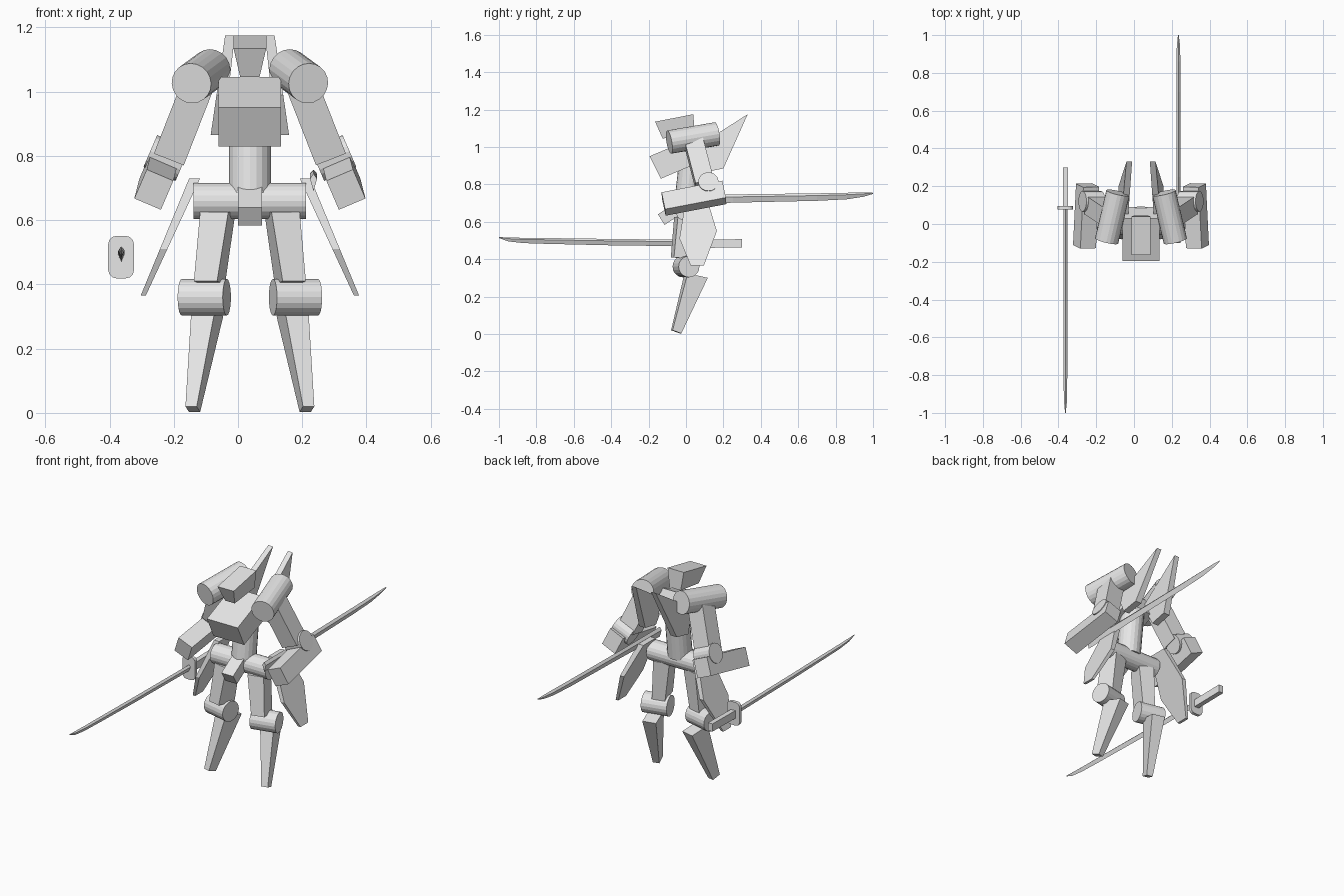
import bpy, bmesh, math
from mathutils import Vector, Matrix

if "Cube" in bpy.data.objects:
    bpy.data.objects.remove(bpy.data.objects["Cube"])

CX = 0.037  # body centre line in x
grey = bpy.data.materials.new("plain_grey")
grey.diffuse_color = (0.8, 0.8, 0.8, 1)
grey.use_nodes = True
grey.node_tree.nodes["Principled BSDF"].inputs["Base Color"].default_value = grey.diffuse_color


def loft(name, rings):
    """Solid skinned through rings of points with equal counts."""
    bm = bmesh.new()
    vs = [[bm.verts.new(p) for p in r] for r in rings]
    n = len(vs[0])
    for a, b in zip(vs, vs[1:]):
        for i in range(n):
            j = (i + 1) % n
            bm.faces.new((a[i], a[j], b[j], b[i]))
    bm.faces.new(vs[0])
    bm.faces.new(vs[-1])
    bmesh.ops.recalc_face_normals(bm, faces=bm.faces)
    me = bpy.data.meshes.new(name)
    bm.to_mesh(me)
    bm.free()
    me.materials.append(grey)
    ob = bpy.data.objects.new(name, me)
    bpy.context.collection.objects.link(ob)
    return ob


def both(name, rings):
    """Left part (x measured from the centre line) and its mirrored twin."""
    for side, s in (("left", 1), ("right", -1)):
        loft(f"{side}_{name}", [[(CX + s * p[0], p[1], p[2]) for p in r] for r in rings])


def frame(a, b, up):
    d = (b - a).normalized()
    u = d.cross(up).normalized()
    return u, u.cross(d)


def tube(a, b, r, n=20):
    a, b = Vector(a), Vector(b)
    d = b - a
    u, v = frame(a, b, Vector((0, 0, 1)) if abs(d.z) < 0.9 * d.length else Vector((0, 1, 0)))
    ring = [u * r * math.cos(2 * math.pi * i / n) + v * r * math.sin(2 * math.pi * i / n) for i in range(n)]
    return [[a + p for p in ring], [b + p for p in ring]]


def beam(a, b, up, w, h):
    a, b = Vector(a), Vector(b)
    u, v = frame(a, b, Vector(up))
    ring = [u * x * w / 2 + v * y * h / 2 for x, y in ((-1, -1), (1, -1), (1, 1), (-1, 1))]
    return [[a + p for p in ring], [b + p for p in ring]]


def slab(profile, half_width):
    """Side profile of (y, z) or (y, z, half width) extruded across the centre line."""
    return [[(CX + s * (p[2] if len(p) > 2 else half_width), p[0], p[1]) for p in profile] for s in (-1, 1)]


def plate(profile, cx):
    """Side profile (y, z) as a leaning plate; cx(z) gives (centre, thickness)."""
    return [[(cx(z)[0] + s * cx(z)[1] / 2, y, z) for y, z in profile] for s in (-1, 1)]


# Torso
loft("head", slab([(-0.165, 1.135, 0.051), (0.04, 1.175, 0.051),
                   (0.045, 1.07, 0.035), (-0.125, 1.045, 0.03)], 0))
loft("chest", slab([(-0.195, 0.95), (0.03, 1.045), (0.09, 0.925), (-0.135, 0.83)], 0.097))
loft("waist", tube((CX, 0.0, 0.68), (CX, 0.03, 0.94), 0.065))
loft("pelvis", tube((CX - 0.175, 0, 0.66), (CX + 0.175, 0, 0.66), 0.056))
loft("crotch_guard", slab([(-0.15, 0.64), (0.0, 0.735), (0.035, 0.68), (-0.115, 0.583)], 0.037))

# Back wings
both("wing", plate([(0.33, 1.175), (0.2, 0.885), (0.1, 0.865), (0.04, 0.99)],
                   lambda z: (-0.062 - 0.04 * (1.175 - z) / 0.31, 0.03 + 0.01 * (1.175 - z) / 0.31)))

# Side skirt plates
both("skirt_plate", plate([(0.0, 0.73), (0.11, 0.73), (0.165, 0.55), (0.095, 0.365), (0.025, 0.365), (-0.035, 0.51)],
                          lambda z: (-0.172 - 0.16 * (0.73 - z) / 0.365, 0.034 - 0.018 * (0.73 - z) / 0.365)))

# Arms
both("shoulder_pod", tube((-0.182, -0.09, 1.026), (-0.122, 0.165, 1.07), 0.063))
both("upper_arm", beam((-0.158, 0.04, 1.03), (-0.248, 0.1, 0.80), (0, 1, 0), 0.1, 0.1))
both("elbow", tube((-0.31, 0.12, 0.815), (-0.21, 0.12, 0.772), 0.054))
both("forearm", beam((-0.299, -0.12, 0.695), (-0.283, 0.205, 0.757), (0.39, 0, 0.92), 0.09, 0.1))

# Legs, turned outward around the knee
KNEE = Vector((-0.142, 0, 0.36))
TURN = Matrix.Rotation(math.radians(-13), 3, 'Z')


def leg_ring(u, half, v0, v1, z0, z1):
    pts = ((u - half, v0, z0), (u + half, v0, z0), (u + half, v1, z1), (u - half, v1, z1))
    return [KNEE + TURN @ Vector((x, y, z - 0.36)) for x, y, z in pts]


both("thigh", [leg_ring(0.042, 0.045, -0.045, 0.055, 0.625, 0.625),
               leg_ring(0.02, 0.037, -0.07, 0.04, 0.41, 0.40)])
both("shin", [leg_ring(-0.003, 0.038, 0.0, 0.11, 0.325, 0.30),
              leg_ring(-0.023, 0.018, -0.083, -0.035, 0.02, 0.003)])
knee_axis = TURN @ Vector((0.072, 0, 0))
both("knee", tube(KNEE - knee_axis, KNEE + knee_axis, 0.057))


# Swords: kite section swept along y, stations are (y, top z, bottom z)
def blade(name, x, stations, w):
    rings = []
    for y, t, b in stations:
        k = w * min(1, (t - b) / 0.03)
        m = t - 0.3 * (t - b)
        rings.append([(x, y, t), (x + k, y, m), (x, y, b), (x - k, y, m)])
    loft(name, rings)


blade("long_blade", -0.363, [(0.09, 0.503, 0.468), (-0.4, 0.508, 0.474), (-0.75, 0.513, 0.482),
                             (-0.87, 0.514, 0.486), (-0.95, 0.516, 0.495), (-1.0, 0.518, 0.513)], 0.01)
blade("reversed_blade", 0.235, [(-0.1, 0.745, 0.69), (0.25, 0.746, 0.702), (0.7, 0.752, 0.712),
                                (0.86, 0.755, 0.72), (0.95, 0.756, 0.734), (1.0, 0.755, 0.749)], 0.011)

# Sword grip and rounded guard
loft("sword_grip", beam((-0.363, 0.08, 0.482), (-0.363, 0.3, 0.485), (0, 0, 1), 0.028, 0.044))
guard = []
for y in (0.076, 0.094):
    ring = []
    for q, (sx, sz) in enumerate(((1, 1), (-1, 1), (-1, -1), (1, -1))):
        for k in range(4):
            a = math.radians(90 * q + 30 * k)
            ring.append((-0.364 + sx * 0.015 + 0.025 * math.cos(a), y,
                         0.485 + sz * 0.041 + 0.025 * math.sin(a)))
    guard.append(ring)
loft("sword_guard", guard)
